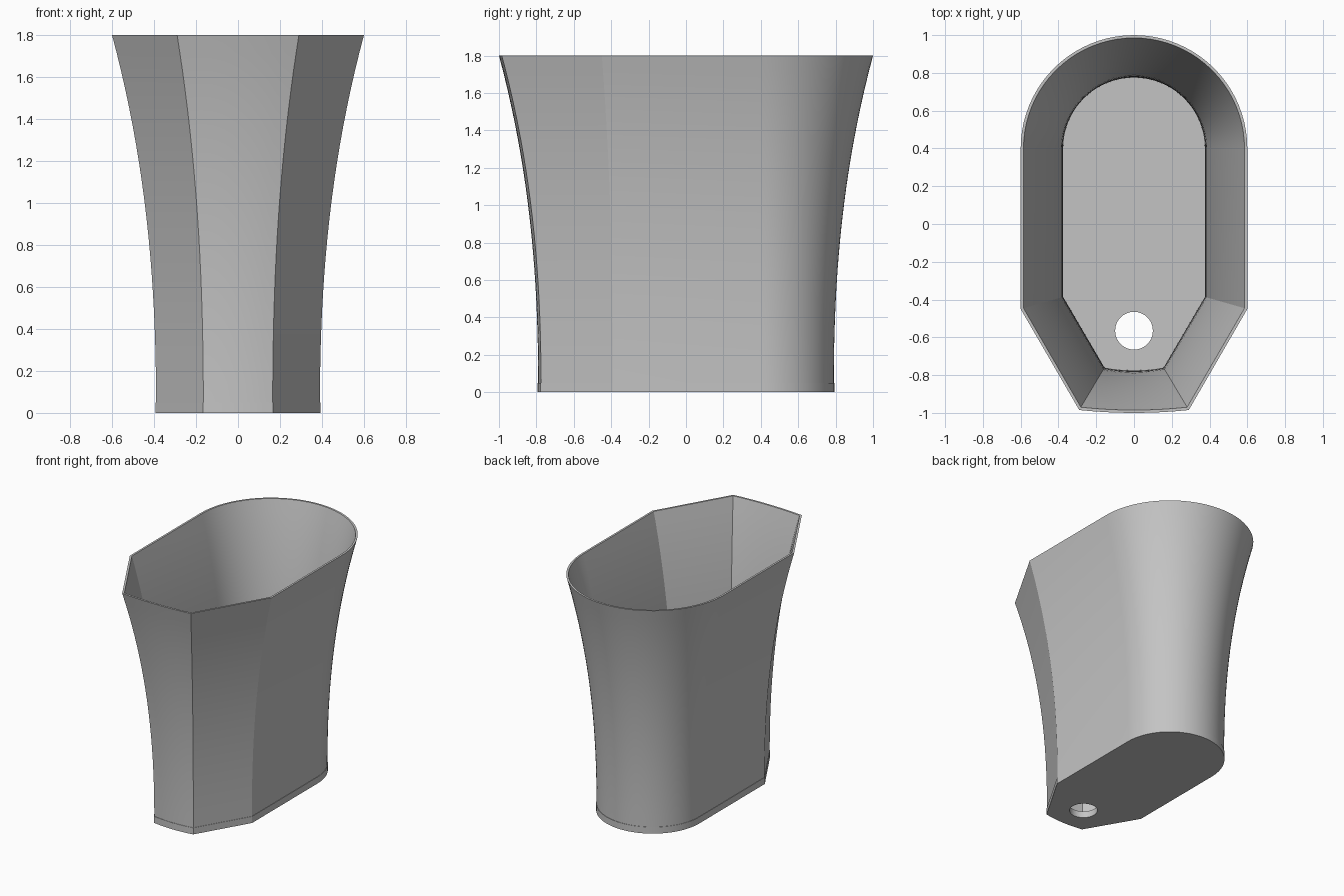
import bpy, bmesh
from math import sin, cos, pi, radians

HEIGHT, BASE, WALL = 1.8, 0.05, 0.015
LEVELS, ARC, BOW = 20, 40, 8

if "Cube" in bpy.data.objects:
    bpy.data.objects.remove(bpy.data.objects["Cube"], do_unlink=True)

grey = bpy.data.materials.new("plain grey")
grey.use_nodes = True
colour = (0.55, 0.55, 0.55, 1)
grey.diffuse_color = colour
grey.node_tree.nodes["Principled BSDF"].inputs["Base Color"].default_value = colour


def outline(z, inset=0.0):
    """Plan at height z: round back, straight sides, chamfered bowed front."""
    flare = (z / HEIGHT) ** 2.3
    r = 0.39 + 0.21 * flare - inset
    side_y = -0.39 - 0.06 * flare + 0.27 * inset
    nose_x = 0.165 + 0.125 * flare - 0.58 * inset
    nose_y = -0.775 - 0.21 * flare + inset
    pts = [(r * cos(pi * i / ARC), 0.4 + r * sin(pi * i / ARC)) for i in range(ARC + 1)]
    pts.append((-r, side_y))
    for i in range(BOW + 1):
        t = 2 * i / BOW - 1
        pts.append((nose_x * t, nose_y - 0.015 * (1 - t * t)))
    pts.append((r, side_y))
    return [(x, y, z) for x, y in pts]


def ring(bm, pts):
    return [bm.verts.new(p) for p in pts]


def bridge(bm, a, b):
    for i in range(len(a)):
        j = (i + 1) % len(a)
        bm.faces.new((a[i], a[j], b[j], b[i]))


def finish(bm, name):
    bmesh.ops.recalc_face_normals(bm, faces=bm.faces[:])
    mesh = bpy.data.meshes.new(name)
    bm.to_mesh(mesh)
    bm.free()
    mesh.materials.append(grey)
    obj = bpy.data.objects.new(name, mesh)
    bpy.context.collection.objects.link(obj)
    bpy.ops.object.select_all(action="DESELECT")
    obj.select_set(True)
    bpy.context.view_layer.objects.active = obj
    bpy.ops.object.shade_smooth_by_angle(angle=radians(25))


# Flared wall: up the outside, over the rim and down the inside
bm = bmesh.new()
heights = [BASE + (HEIGHT - BASE) * i / LEVELS for i in range(LEVELS + 1)]
loops = [ring(bm, outline(z)) for z in heights]
loops += [ring(bm, outline(z, WALL)) for z in reversed(heights)]
for a, b in zip(loops, loops[1:] + loops[:1]):
    bridge(bm, a, b)
finish(bm, "flared_wall")

# Base plate with a round drain hole
bm = bmesh.new()
rims, holes = [], []
for z in (0, BASE):
    rim = ring(bm, [(x, y, z) for x, y, _ in outline(0, -0.003)])
    hole = ring(bm, [(0.1 * cos(2 * pi * i / 32), -0.565 + 0.1 * sin(2 * pi * i / 32), z)
                     for i in range(32)])
    edges = [bm.edges.new((lp[i - 1], lp[i])) for lp in (rim, hole) for i in range(len(lp))]
    bmesh.ops.triangle_fill(bm, edges=edges, use_beauty=True, normal=(0, 0, 1))
    rims.append(rim)
    holes.append(hole)
bridge(bm, *rims)
bridge(bm, *holes)
finish(bm, "base_plate")
